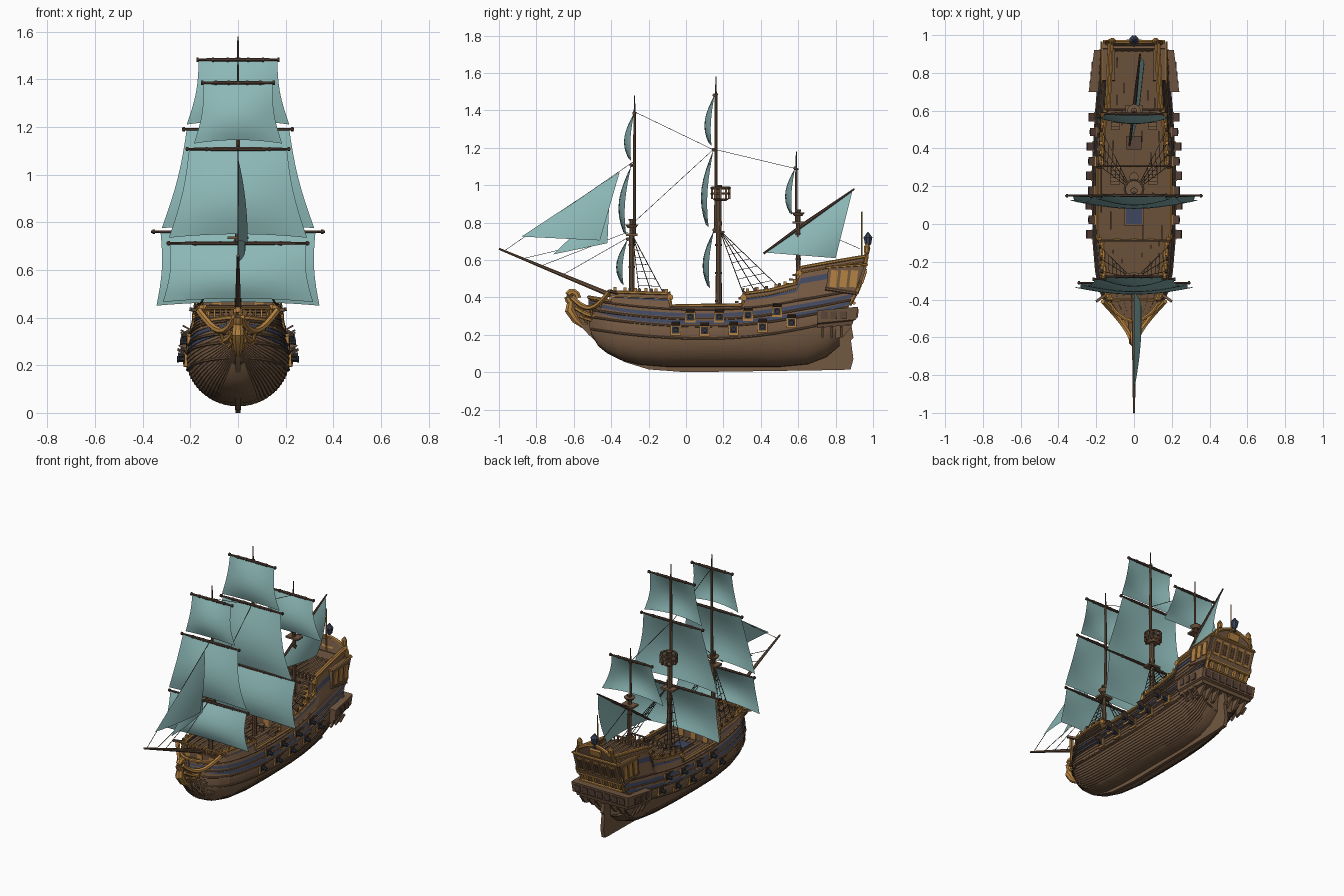
import bpy, bmesh
from math import sin, cos, pi, sqrt, atan, radians
from mathutils import Vector as V, Matrix as M

if "Cube" in bpy.data.objects:
    bpy.data.objects.remove(bpy.data.objects["Cube"])
COL = {"wood": (.17, .097, .053), "dark_wood": (.1, .058, .04), "deck_wood": (.145, .082, .043), "gold": (.46, .225, .053),
       "sail_teal": (.265, .485, .475), "blue": (.05, .063, .112), "iron": (.033, .035, .045), "rope": (.05, .04, .033)}
MAT, parts = {}, {}
for k, c in COL.items():
    MAT[k] = bpy.data.materials.new(k)
    MAT[k].diffuse_color = (*c, 1)
# helpers: every call adds geometry to the named part
def part(name, mat):
    return parts.setdefault(name, (bmesh.new(), mat))[0]
def loft(name, mat, rings):
    bm = part(name, mat)
    R = [[bm.verts.new(p) for p in r] for r in rings]
    n = len(R[0])
    fs = [bm.faces.new((A[j], A[(j + 1) % n], B[(j + 1) % n], B[j])) for A, B in zip(R, R[1:]) for j in range(n)]
    bmesh.ops.recalc_face_normals(bm, faces=fs + [bm.faces.new(R[0]), bm.faces.new(R[-1])])
def tube(name, mat, pts, r, n=6):
    pts, rings = [V(p) for p in pts], []
    for i, p in enumerate(pts):
        t = (pts[min(i + 1, len(pts) - 1)] - pts[max(i - 1, 0)]).normalized()
        a = t.cross(V((0, 0, 1)) if abs(t.z) < .95 else V((0, 1, 0))).normalized()
        b, ri = t.cross(a), r[i] if isinstance(r, (list, tuple)) else r
        rings.append([p + ri * (a * cos(q) + b * sin(q)) for q in [2 * pi * (j + .5) / n for j in range(n)]])
    loft(name, mat, rings)
def box(name, mat, c, size, rx=0, ry=0):
    m = M.Translation(c) @ M.Rotation(ry, 4, 'Y') @ M.Rotation(rx, 4, 'X') @ M.Diagonal((*size, 1))
    bmesh.ops.create_cube(part(name, mat), size=1, matrix=m)
def prism(name, mat, poly, x0, x1):
    loft(name, mat, [[(x, y, z) for y, z in poly] for x in (x0, x1)])
def grid(name, mat, rows):
    bm = part(name, mat)
    R = [[bm.verts.new(p) for p in r] for r in rows]
    for a, b in zip(R, R[1:]):
        for j in range(len(a) - 1):
            bm.faces.new((a[j], a[j + 1], b[j + 1], b[j]))
def lin(t, y):
    for (a, p), (b, q) in zip(t, t[1:]):
        if y <= b:
            return p + (q - p) * max(0, (y - a) / (b - a))
    return t[-1][1]
# hull shape: half breadth, keel line and rail height along y
BEAM = [(-.52, 0), (-.505, .05), (-.47, .105), (-.42, .148), (-.35, .18), (-.25, .2), (-.1, .213), (.1, .217),
        (.35, .215), (.6, .2), (.82, .178)]
KEEL = [(-.52, .24), (-.505, .2), (-.47, .14), (-.42, .1), (-.35, .065), (-.25, .04), (-.1, .028), (.5, .028),
        (.65, .042), (.75, .08), (.82, .14)]
TOP = [(-.52, .36), (-.405, .37), (-.4, .43), (-.09, .42), (-.08, .355), (.3, .36), (.312, .42), (.45, .44),
       (.59, .475), (.61, .56), (.82, .62)]
YS = sorted({p[0] for p in BEAM + KEEL + TOP} | {i * .05 for i in range(-8, 17)})
sheer = lambda y: .335 + (.14 if y < .1 else .2) * (y - .1) ** 2
top = lambda y: max(lin(TOP, y), sheer(y) + .012)
T = lambda z: .82 + .33 * (z - .2)       # raked transom
def width(y, z):
    zk, zb, b = lin(KEEL, y), sheer(y) - .1, lin(BEAM, y)
    return b * (1 - (z - zb)) if z >= zb else b * sqrt(1 - (1 - max(0, (z - zk) / (zb - zk))) ** 2)
def P(y, z, s=1, off=0, f=1):
    rake = max(0, z - .2) * .33 * max(0, min(1, (y - .6) / .22))
    return (s * f * (width(y, z) + off), y + rake, z)
def strake_z(y, k):
    zk, s = lin(KEEL, y), sheer(y)
    return zk + (s - zk) * (k / 24) ** 1.6 if k <= 24 else s + (top(y) - s) * (k - 24) / 6
for s in (1, -1):
    # lapped planking with blue stripes
    for k in range(30):
        nm, mt = ("hull_stripe", "blue") if k in (20, 22, 27) else ("hull_planking", "wood")
        grid(nm, mt, [[P(y, strake_z(y, k + d), s, o) for y in YS[::s]] for d, o in ((0, 0), (0, .004), (1, 0))])
    # wales, cap rails, mouldings
    for d in (-.155, -.09, -.052, .0):
        tube("wales", "wood", [P(y, sheer(y) + d, s, .003) for y in YS[1:]], .006)
    for nm, y0, y1, dz, o, r in (("cap_rail", -.41, 1, 0, .003, .009), ("inner_rail", -.41, -.085, 0, -.012, .009),
            ("inner_rail", .305, 1, 0, -.012, .009), ("bow_rail", -.53, -.39, 0, 0, .01), ("moulding", .605, 1, -.028, .003, .004),
            ("moulding", .311, .6, -.025, .003, .004), ("moulding", -.401, -.085, -.025, .003, .004)):
        tube(nm, "gold", [P(y, top(y) + dz, s, o) for y in YS if y0 < y < y1], r)
    # timberheads and scrolls on the rails
    for y in [-.38 + .055 * i for i in range(6)] + [.33 + .05 * i for i in range(6)]:
        box("timberheads", "gold", V(P(y, top(y), s)) + V((0, 0, .012)), (.013, .016, .026))
    for y, z in ((-.085, .40), (.308, .40), (.602, .53)):
        tube("step_scrolls", "gold", [P(y, z, s, -.008), P(y, z, s, .012)], .017, 10)
    # gun ports alternating between two rows: frame, hole, barrel, lid
    for i in range(9):
        y = -.055 + .0775 * i
        z = sheer(y) - (.04 if i % 2 else .112)
        x = s * width(y, z)
        box("port_frames", "gold", (x, y, z - .003), (.022, .054, .056))
        box("port_holes", "iron", (x + s * .01, y, z), (.008, .038, .038))
        tube("gun_barrels", "iron", [(x + s * d, y, z) for d in (0, .03, .031, .04)], [.011, .009, .013, .012], 8)
        box("port_lids", "dark_wood", (x + s * .022, y, z + .033), (.036, .044, .007), ry=-s * .5)
grid("transom", "wood", [[P(.82, .14 + .04 * i, 1, 0, f) for f in (1, .5, 0, -.5, -1)] for i in range(13)])
# keel with stem, rudder
prism("keel_and_stem", "wood", [(-.64, .41), (-.625, .33), (-.585, .27), (-.52, .2), (-.44, .125), (-.33, .055), (-.2, .015),
      (0, 0), (.825, .012), (.83, .34), (.8, .3), (.74, .1), (.6, .06), (0, .05), (-.3, .07), (-.42, .14), (-.5, .27),
      (-.5, .35), (-.56, .35), (-.61, .42)], -.011, .011)
prism("rudder", "wood", [(.825, .012), (.88, .015), (.895, .07), (.882, .17), (.895, .185), (.87, .34), (.83, .34)], -.012, .012)
# planked decks
for y0, y1, zd in ((-.5, -.4, .355), (-.4, -.085, .385), (-.085, .305, .305), (.305, .605, .405), (.605, .82, .53)):
    for k in range(16):
        grid("deck_planks", "deck_wood", [[P(y, zd + .006 * (k % 2), 1, -.003, -1 + (k + j) / 8) for j in (0, 1)]
                                          for y in [y0] + [y for y in YS if y0 < y < y1] + [y1]])
# bulkheads with balustrades and doors
for y, z0, z1 in ((-.4, .34, .4), (-.087, .3, .388), (.307, .3, .408), (.607, .4, .533)):
    w, mt = width(y, z1), "gold" if y == -.4 else "wood"
    box("bulkheads", "wood", (0, y, (z0 + z1) / 2), (2 * w, .012, z1 - z0))
    tube("bulkhead_rails_" + mt, mt, [(-w, y, z1 + .038), (w, y, z1 + .038)], .006)
    for i in range(-5, 6):
        box("balusters_" + mt, mt, (i * w / 5.5, y, z1 + .018), (.008, .008, .04))
    for x in (-.09, 0, .09):
        box("cabin_doors", "gold", (x, y + (.008 if y == -.087 else -.008), (z0 + z1) / 2), (.036, .004, (z1 - z0) * .75))
# deck fittings
box("hatch_grating", "blue", (0, .05, .315), (.085, .1, .02))
box("hatch_coaming", "wood", (0, .05, .311), (.1, .115, .018))
box("aft_hatch", "dark_wood", (0, .43, .415), (.08, .07, .02))
tube("capstan", "wood", [(0, .25, .305), (0, .25, .33), (0, .25, .345)], [.018, .014, .024], 10)
for x in (-.1, .1):
    for i in range(5):
        box("stairs", "wood", (x, .29 - i * .018, .395 - i * .02), (.05, .02, .012))
        box("stairs", "wood", (x, .58 - i * .018, .52 - i * .024), (.045, .02, .012))
# beakhead: curled figurehead, platform, sagging gold rails with ribs
tube("figurehead_scroll", "gold", [(0, -.612 + (.034 - .0028 * i) * cos(.6 * i), .395 + (.042 - .003 * i) * sin(.6 * i))
                                   for i in range(11)], [.02] * 10 + [.012], 8)
tube("figurehead_body", "gold", [(0, -.615, .38), (0, -.622, .33), (0, -.59, .28), (0, -.545, .24)], [.02, .028, .022, .01], 8)
box("beak_platform", "deck_wood", (0, -.515, .341), (.06, .13, .013))
for s in (1, -1):
    for k, (z0, z1, r) in enumerate(((.30, .315, .009), (.345, .365, .012), (.40, .43, .014))):
        path = [(s * (.015 + (.12 + .015 * k) * t ** 1.3), -.57 - .02 * k + (.24 - .02 * k) * t,
                 z0 + (z1 - z0) * t - .07 * sin(pi * t) * (.5 + .25 * k)) for t in [i / 8 for i in range(9)]]
        tube("beak_rails", "gold", path, r)
    for x, y, z in path[2:7:2]:
        tube("beak_ribs", "gold", [(x, y, z), (x * .8, y + .01, z - .05), (x * .3, y + .03, z - .1)], .007)
    tube("cathead", "wood", [(s * .13, -.36, .42), (s * .2, -.41, .435)], .01, 4)
# lower stern gallery with brackets and panels
loft("lower_gallery", "wood", [[(x, y, z + (.02 if y > .8 else 0)) for x, y in ((-w, .70), (w, .70), (w * .88, ya), (-w * .88, ya))]
                               for w, ya, z in ((.215, .89, .235), (.22, .895, .255), (.235, .91, .262), (.24, .92, .33))])
for x in [i * .055 for i in range(-3, 4)]:
    prism("gallery_brackets", "wood", [(.8, .18), (.84, .19), (.89, .25), (.8, .25)], x - .008, x + .008)
    box("gallery_panels", "dark_wood", (x, .915, .315), (.04, .012, .045), rx=-.12)
# upper quarter galleries with windows, stern posts, finials
rx = -atan(.33)
for s in (1, -1):
    prism("quarter_gallery", "wood", [(.75, .45), (.9, .42), (.955, .57), (.76, .56)], s * .1, s * .175)
    for i in range(3):
        y = .73 + .05 * i
        tube("side_brackets", "wood", [(s * .21, y, .245), (s * .18, y, .19)], .009, 4)
        box("gallery_panels", "dark_wood", (s * (.234 - .1 * (y - .71)), y + .01, .305), (.008, .036, .042))
        box("gallery_windows", "gold", (s * .175, .79 + .053 * i, .5), (.012, .038, .09), rx=-.12)
    tube("gallery_ledges", "gold", [(s * .172, .745, .56), (s * .172, .965, .575)], .007)
    tube("gallery_ledge_low", "wood", [(s * .172, .745, .447), (s * .172, .91, .422)], .009)
    tube("stern_posts", "gold", [(s * x, T(z) + d, z) for x, z, d in ((.15, .36, 0), (.165, .45, .02), (.14, .6, .01), (.118, .665, 0))], .012)
    tube("stern_finials", "gold", [(s * .115, .965, .64), (s * .115, .968, .67), (s * .115, .97, .69)], [.016, .018, .004], 8)
# stern face: ledges, windows, carving, columns
box("stern_gallery", "wood", (0, T(.5) + .005, .5), (.33, .04, .15), rx=rx)
for z, w in ((.425, .165), (.575, .165), (.37, .155)):
    tube("gallery_ledges", "gold", [(-w, T(z) + .022, z), (w, T(z) + .022, z)], .009)
for x in [i * .06 for i in range(-2, 3)]:
    box("gallery_windows", "gold", (x, T(.505) + .026, .505), (.044, .012, .1), rx=rx)
    for d in (-.009, .009):
        box("stern_panes", "dark_wood", (x + d, T(.505) + .032, .505), (.012, .008, .07), rx=rx)
    box("stern_carving", "gold", (x, T(.4) + .008, .4), (.02, .02, .05), rx=rx)
# taffrail, lantern, staff
arch = [(-.118 * i / 6, T(.64), .625 + .04 * cos(pi * i / 12)) for i in range(-6, 7)]
tube("taffrail", "gold", arch, .011)
grid("taffrail_board", "wood", [[(x, T(.58), .58) for x, _, _ in arch], arch])
box("stern_crest", "gold", (0, T(.615) + .006, .615), (.08, .016, .045), rx=rx)
tube("lantern", "blue", [(0, .973, z) for z in (.65, .675, .685, .715, .72, .735, .75)], [.008, .008, .018, .024, .026, .014, .003], 8)
tube("ensign_staff", "gold", [(0, .94, .55), (0, .94, .86)], [.005, .003])
# masts: lower pole with bands and cap, top platform, upper pole (d = its offset)
for nm, y, z0, z1, z2, zp, r, d in (("fore", -.29, .38, .82, 1.48, .735, .016, .015), ("main", .175, .3, 1.0, 1.58, .75, .017, -.015),
                                    ("mizzen", .6, .4, .87, 1.18, .8, .014, -.01)):
    tube(nm + "_mast", "wood", [(0, y, z0), (0, y, z1)], [r, r * .8], 10)
    tube(nm + "_topmast", "wood", [(0, y + d, zp), (0, y + d, z2 - .1)], [r * .6, r * .45], 8)
    tube(nm + "_pole", "dark_wood", [(0, y + d, z2 - .1), (0, y + d, z2 - .09), (0, y + d, z2 - .089), (0, y + d, z2)], [.012, .012, .005, .003], 8)
    for z in [z0 + (zp - z0) * i / 6 for i in (1, 3, 5)] + [z1 - .01]:
        tube(nm + "_mast_bands", "dark_wood", [(0, y, z), (0, y, z + .01)], r * 1.1, 10)
    box(nm + "_crosstrees", "wood", (0, y, zp), (.09, .06, .012))
    tube("mast_platforms", "wood", [(0, y, zp + .035), (0, y, zp + .055)], [.022, .036] if nm != "main" else [.018, .018], 10)
# crow's nest
tube("crows_nest", "wood", [(0, .185, .915), (0, .185, .93)], [.03, .048], 14)
for z, r in ((.985, .007), (.955, .006)):
    tube("crows_nest", "wood", [(.049 * cos(i * pi / 8), .185 + .049 * sin(i * pi / 8), z) for i in range(17)], r)
for i in range(10):
    box("crows_nest", "wood", (.048 * cos(i * pi / 5), .185 + .048 * sin(i * pi / 5), .955), (.012, .012, .06))
# square sails with yards: y, foot z, yard z, half widths of foot, head and yard, belly
for nm, y, z0, z1, w0, w1, yard, d in (
        ("fore_course", -.312, .465, .712, .315, .285, .3, .028), ("fore_topsail", -.292, .735, 1.107, .29, .205, .22, .036),
        ("fore_topgallant", -.278, 1.13, 1.385, .185, .145, .155, .02), ("main_course", .15, .45, .76, .342, .325, .365, .028),
        ("main_topsail", .147, .775, 1.19, .32, .215, .235, .034), ("main_topgallant", .152, 1.21, 1.482, .215, .165, .175, .02),
        ("mizzen_topsail", .583, .84, 1.092, .23, .145, .16, .02)):
    grid(nm + "_sail", "sail_teal", [[((w1 + (w0 - w1) * t - .014 * sin(pi * t)) * u,
          y - d * sin(pi * .72 * t) - .034 * (1 - u * u) * sin(pi * t * .85), z1 - (z1 - z0) * t + .015 * t ** 3 * (1 - u * u))
          for u in [j / 5 - 1 for j in range(11)]] for t in [1 - i / 8 for i in range(9)]])
    tube(nm + "_yard", "dark_wood", [(f * yard, y, z1) for f in (-1, -.4, .4, 1)], [.005, .0085, .0085, .005], 8)
    for f in (-.97, -.6, -.25, .25, .6, .97):
        tube(nm + "_yard_bands", "dark_wood", [(f * yard - .005, y, z1), (f * yard + .005, y, z1)], .01, 8)
# triangular sails: rows run from edge AB to corner C
for nm, A, B, C, bulge in (("outer_jib", (0, -.88, .725), (0, -.355, 1.07), (.04, -.46, .705), .012),
                           ("inner_jib", (0, -.71, .63), (0, -.41, .92), (.03, -.42, .69), .01),
                           ("lateen_sail", (-.022, .42, .64), (.03, .89, .97), (.03, .80, .61), .025)):
    grid(nm, "sail_teal", [[V(A).lerp(V(B), a / 8).lerp(V(C), b) + V((bulge * 4 * b * (1 - b), 0, 0)) for a in range(9)]
                           for b in [i / 8 * .995 for i in range(9)]])
tube("lateen_yard", "dark_wood", [(-.024, .415, .635), (.005, .65, .805), (.032, .9, .98)], [.006, .011, .005], 8)
tube("bowsprit", "wood", [(0, -.36, .395), (0, -.65, .515), (0, -1, .66)], [.015, .011, .006], 8)
# stays, then shrouds with ratlines
for a, b in (((-.97, .65), (-.275, 1.13)), ((-.77, .57), (-.31, .75)), ((-.66, .52), (-.31, .72)), ((-.27, 1.39), (.145, 1.19)),
             ((-.28, .8), (.145, 1.19)), ((.16, 1.19), (.58, 1.09)), ((.61, .8), (.93, .66)), ((-.86, .61), (-.46, .705))):
    tube("stays", "rope", [(0, *a), (0, *b)], .0018, 4)
for s in (1, -1):
    for yt, zt, ys in ((-.285, .73, (-.25, -.185, -.12)), (.18, .76, (.31, .37, .43, .5))):
        feet, head = [V(P(y, top(y), s, .006)) for y in ys], V((s * .012, yt, zt))
        for f in feet:
            tube("shrouds", "rope", [f, head], .0022, 4)
            tube("deadeyes", "dark_wood", [f + V((-.006, 0, .015)), f + V((.006, 0, .015))], .01, 8)
        for k in range(1, 7):
            tube("ratlines", "rope", [f.lerp(head, k * .125) for f in (feet[0], feet[-1])], .002, 4)
# turn every part into an object
for nm, (bm, mt) in parts.items():
    me = bpy.data.meshes.new(nm)
    bm.to_mesh(me)
    me.materials.append(MAT[mt])
    ob = bpy.data.objects.new(nm, me)
    bpy.context.collection.objects.link(ob)
    ob.select_set(True)
bpy.context.view_layer.objects.active = ob
bpy.ops.object.shade_smooth_by_angle(angle=radians(32))

for m in bpy.data.materials:
    if m.users and not m.is_grease_pencil:
        m.use_nodes = True
        m.node_tree.nodes["Principled BSDF"].inputs["Base Color"].default_value = m.diffuse_color
